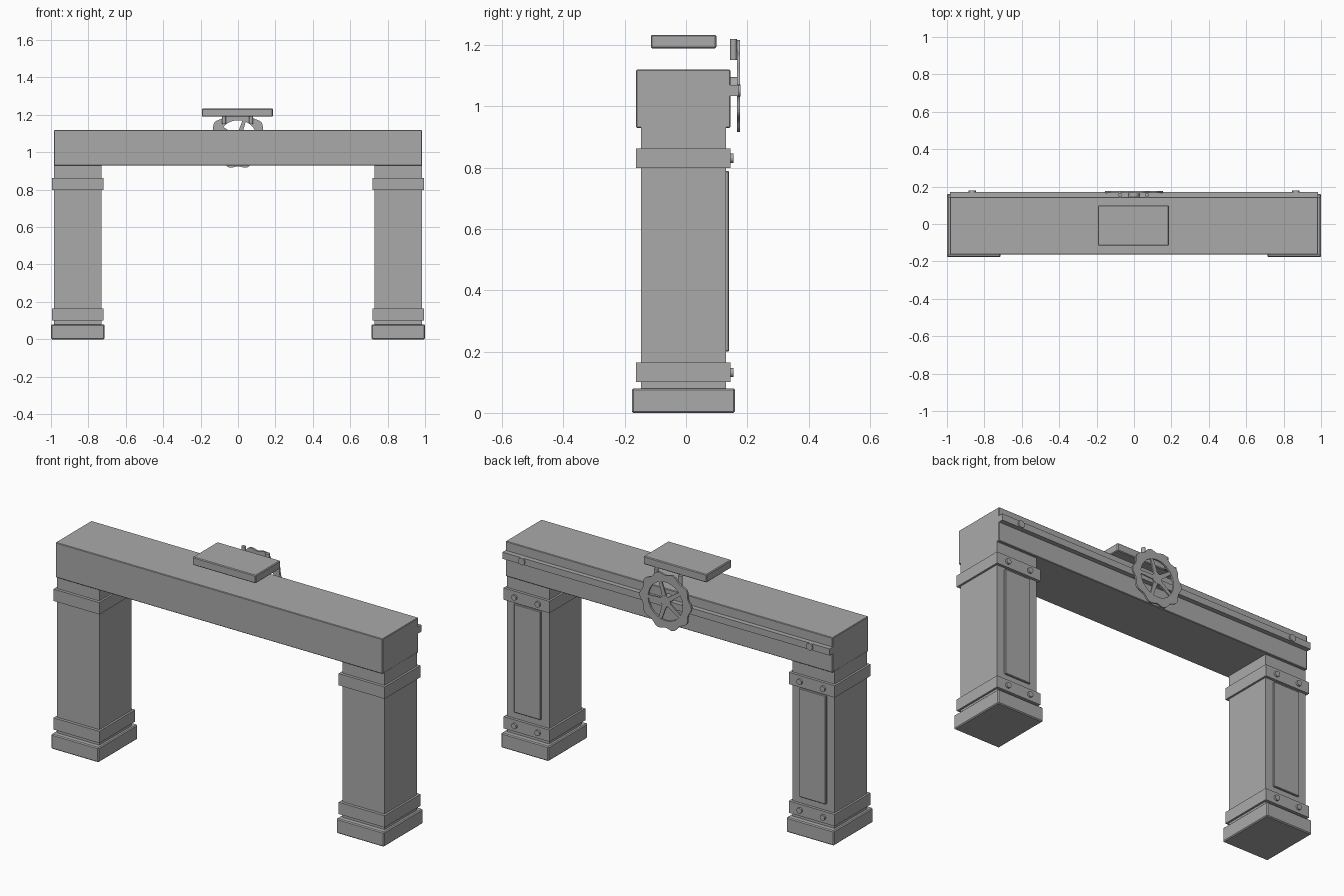
import bpy, bmesh
from math import sin, cos, pi, radians

if "Cube" in bpy.data.objects:
    bpy.data.objects.remove(bpy.data.objects["Cube"], do_unlink=True)

grey = bpy.data.materials.new("stone_grey")
grey.use_nodes = True
grey.diffuse_color = (0.4, 0.4, 0.4, 1)
grey.node_tree.nodes["Principled BSDF"].inputs["Base Color"].default_value = (0.4, 0.4, 0.4, 1)


def finish(name, bm):
    bmesh.ops.recalc_face_normals(bm, faces=bm.faces)
    mesh = bpy.data.meshes.new(name)
    bm.to_mesh(mesh)
    bm.free()
    mesh.materials.append(grey)
    ob = bpy.data.objects.new(name, mesh)
    bpy.context.collection.objects.link(ob)
    return ob


def box(name, xs, ys, zs, bevel=0.0):
    bm = bmesh.new()
    bmesh.ops.create_cube(bm, size=1)
    for v in bm.verts:
        v.co = [(a + b) / 2 + c * (b - a) for c, (a, b) in zip(v.co, (xs, ys, zs))]
    if bevel:
        bmesh.ops.bevel(bm, geom=bm.edges[:], offset=bevel, segments=1, affect='EDGES')
    return finish(name, bm)


def cylinder(name, loc, radius, depth, along_y=True, sides=16):
    bm = bmesh.new()
    bmesh.ops.create_cone(bm, cap_ends=True, segments=sides, radius1=radius,
                          radius2=radius, depth=depth)
    ob = finish(name, bm)
    ob.location = loc
    if along_y:
        ob.rotation_euler.x = radians(90)
    for o in bpy.context.selected_objects:
        o.select_set(False)
    ob.select_set(True)
    bpy.context.view_layer.objects.active = ob
    bpy.ops.object.shade_smooth_by_angle(angle=radians(35))
    return ob


# Two legs with feet, bands, back panels and bolts
MID = 0.857
for side, s in (("left", 1), ("right", -1)):
    def span(half):
        return tuple(sorted((s * (MID - half), s * (MID + half))))
    box(side + "_foot", span(0.143), (-0.177, 0.16), (0, 0.08), 0.005)
    box(side + "_leg", span(0.127), (-0.147, 0.13), (0.08, 0.935))
    box(side + "_back_panel", span(0.08), (0.125, 0.14), (0.2, 0.79), 0.003)
    for level, z in (("lower", 0.132), ("upper", 0.831)):
        box(f"{side}_{level}_band", span(0.138), (-0.163, 0.145), (z - 0.032, z + 0.032))
        for i, dx in enumerate((-0.07, 0.07)):
            cylinder(f"{side}_{level}_bolt_{i + 1}", (s * MID + dx, 0.148, z), 0.015, 0.014)
    cylinder(side + "_rail_bolt", (s * 0.865, 0.173, 1.052), 0.019, 0.01)

# Cross beam, back rail and floating plate
box("beam", (-0.983, 0.983), (-0.163, 0.145), (0.93, 1.12), 0.003)
box("back_rail", (-0.983, 0.983), (0.14, 0.171), (1.034, 1.07))
box("top_plate", (-0.193, 0.187), (-0.115, 0.099), (1.19, 1.234), 0.004)

# Handwheel: scalloped rim, five spokes, hub and two pegs
CZ, Y0, Y1 = 1.067, 0.167, 0.177
N = 120
bm = bmesh.new()
rings = []
for y, inner in ((Y0, True), (Y0, False), (Y1, False), (Y1, True)):
    ring = []
    for i in range(N):
        a = 2 * pi * i / N
        r = 0.104 if inner else 0.149 + 0.007 * cos(10 * a)
        ring.append(bm.verts.new((r * cos(a), y, CZ + r * sin(a))))
    rings.append(ring)
for k in range(4):
    p, q = rings[k], rings[(k + 1) % 4]
    for i in range(N):
        j = (i + 1) % N
        bm.faces.new((p[i], p[j], q[j], q[i]))
finish("wheel_rim", bm)

for k in range(5):
    a = 2 * pi * k / 5
    bm = bmesh.new()
    bmesh.ops.create_cube(bm, size=1)
    for v in bm.verts:
        along = 0.062 + v.co.x * 0.09
        across = v.co.z * (0.026 if v.co.x < 0 else 0.018)
        y = Y0 + 0.001 + (v.co.y + 0.5) * (Y1 - Y0 - 0.002)
        v.co = (along * cos(a) - across * sin(a), y,
                CZ + along * sin(a) + across * cos(a))
    finish(f"wheel_spoke_{k + 1}", bm)

cylinder("wheel_hub", (0, 0.16, CZ), 0.03, 0.034, sides=24)
for side, x in (("left", 0.07), ("right", -0.075)):
    cylinder(side + "_peg", (x, 0.155, 1.186), 0.011, 0.07, along_y=False)
